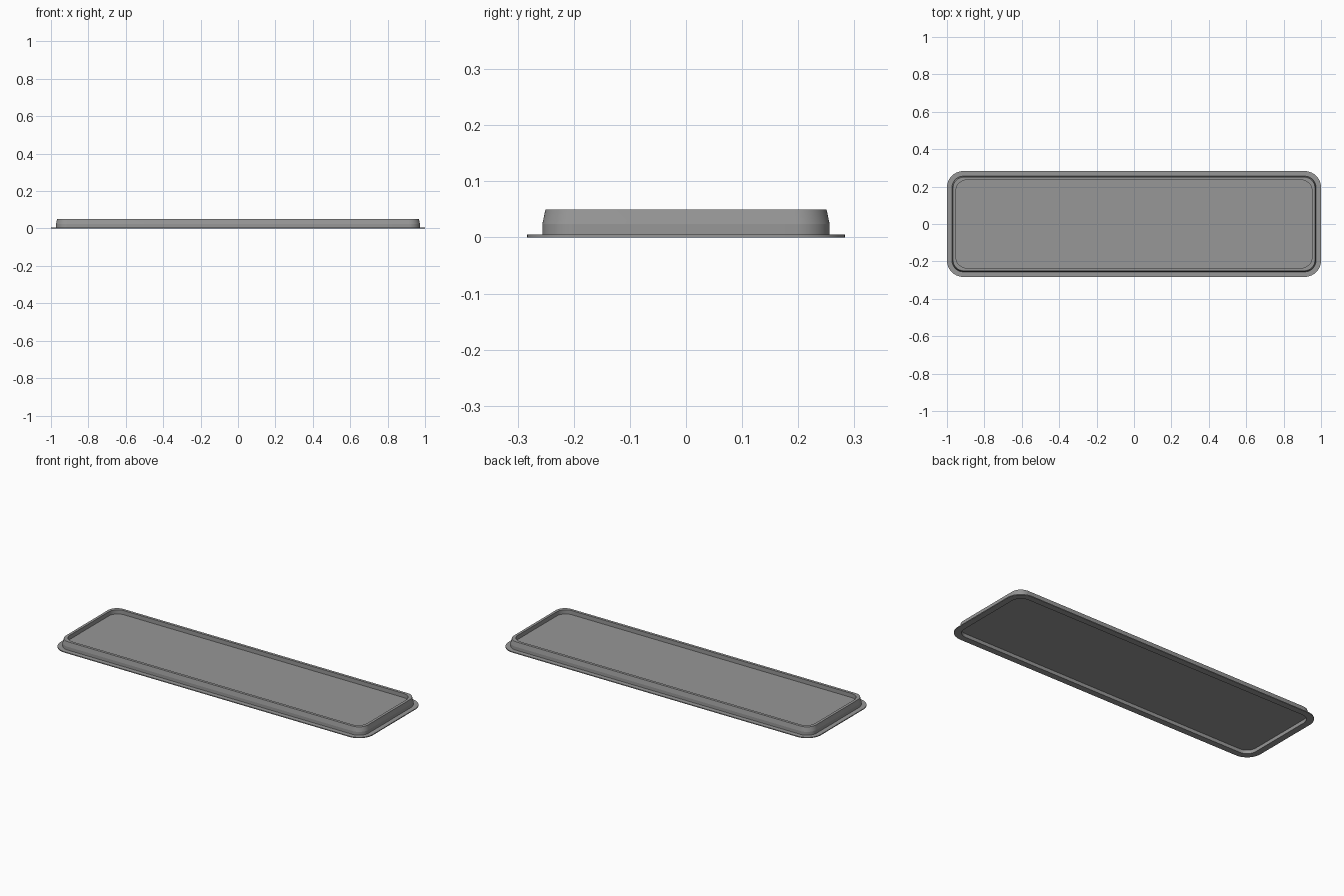
import bpy, bmesh, math

if "Cube" in bpy.data.objects:
    bpy.data.objects.remove(bpy.data.objects["Cube"])

HALF_X, HALF_Y = 1.0, 0.283
CORNER_STEPS = 16


def rounded_ring(bm, inset, z):
    """Rounded rectangle of vertices, pulled in from the flange edge."""
    r = max(0.088 - inset, 0.058)
    cx, cy = HALF_X - inset - r, HALF_Y - inset - r
    ring = []
    for k, (sx, sy) in enumerate([(1, 1), (-1, 1), (-1, -1), (1, -1)]):
        for i in range(CORNER_STEPS + 1):
            a = math.pi / 2 * (k + i / CORNER_STEPS)
            ring.append(bm.verts.new((sx * cx + r * math.cos(a),
                                      sy * cy + r * math.sin(a), z)))
    return ring


def loft(name, profile, material):
    """Sweep an (inset, z) profile round the rectangle and cap both ends."""
    bm = bmesh.new()
    rings = [rounded_ring(bm, *p) for p in profile]
    for a, b in zip(rings, rings[1:]):
        n = len(a)
        for i in range(n):
            j = (i + 1) % n
            bm.faces.new((a[i], a[j], b[j], b[i]))
    bm.faces.new(rings[0])
    bm.faces.new(rings[-1])
    bmesh.ops.recalc_face_normals(bm, faces=bm.faces)
    mesh = bpy.data.meshes.new(name)
    bm.to_mesh(mesh)
    bm.free()
    mesh.materials.append(material)
    ob = bpy.data.objects.new(name, mesh)
    bpy.context.collection.objects.link(ob)
    bpy.context.view_layer.objects.active = ob
    ob.select_set(True)
    bpy.ops.object.shade_smooth_by_angle(angle=math.radians(7))
    ob.select_set(False)
    return ob


# Dark grey finish
dark_grey = bpy.data.materials.new("dark_grey")
dark_grey.diffuse_color = (0.31, 0.31, 0.31, 1)
dark_grey.use_nodes = True
dark_grey.node_tree.nodes["Principled BSDF"].inputs["Base Color"].default_value = dark_grey.diffuse_color

# One skin: underside recess, flange, tapered wall, flat rim, sunken panel
loft("flanged_tray", [
    (0.036, 0.020), (0.036, 0.0),        # underside recess
    (0.0, 0.0), (0.0, 0.005),            # flange
    (0.027, 0.005), (0.027, 0.024),      # upright lower wall
    (0.0325, 0.050),                     # tapered upper wall
    (0.048, 0.050), (0.048, 0.026),      # rim and panel recess
], dark_grey)
